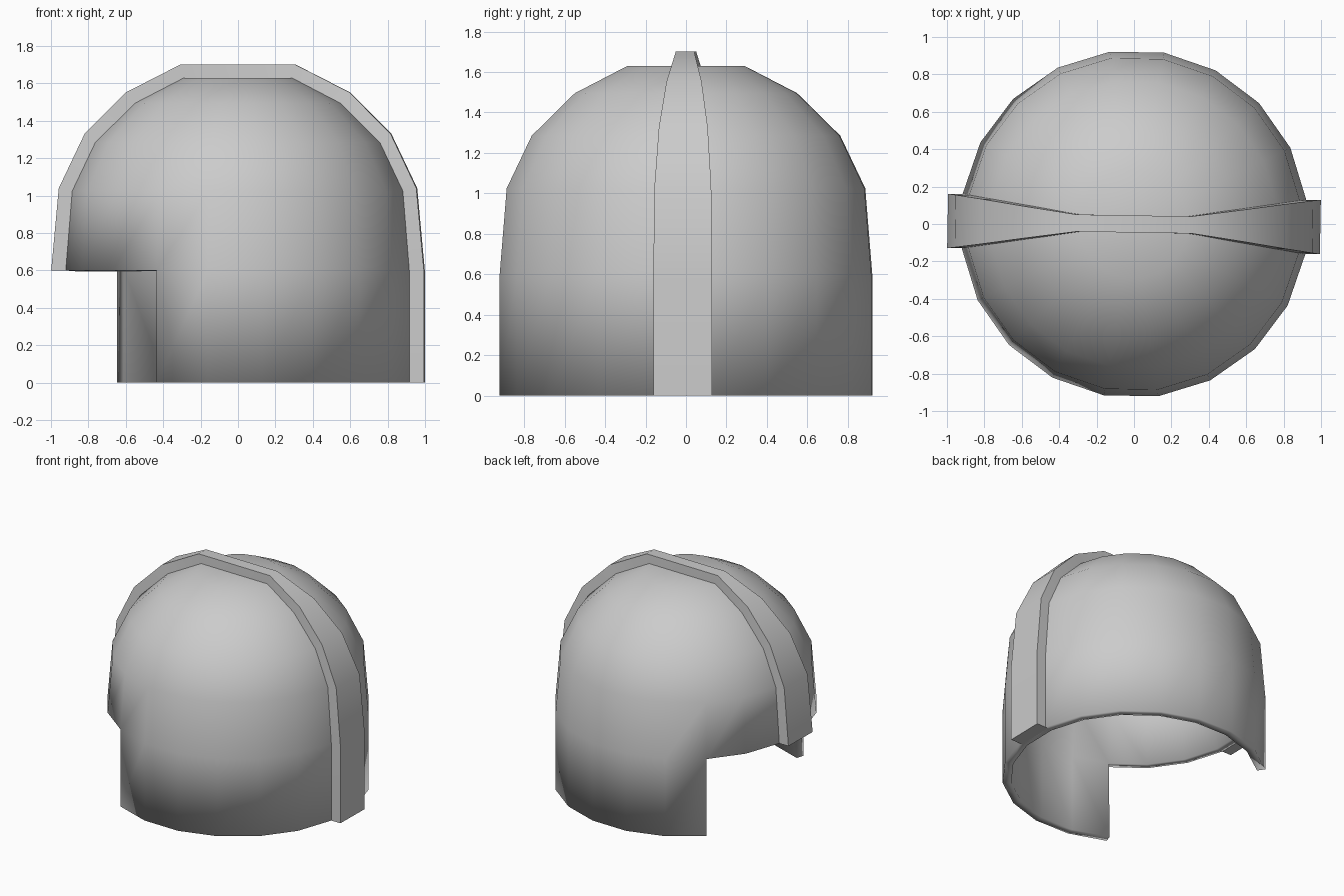
import bpy
import bmesh
from math import radians, sin, cos

cube = bpy.data.objects.get("Cube")
if cube:
    bpy.data.objects.remove(cube, do_unlink=True)

grey = bpy.data.materials.new("plain_grey")
grey.use_nodes = True
colour = (0.6, 0.6, 0.6, 1)
grey.diffuse_color = colour
grey.node_tree.nodes["Principled BSDF"].inputs["Base Color"].default_value = colour

SIDES = 20
# Dome profile as (radius, height), from the rim to the flat crown
PROFILE = [(0.93, 0), (0.93, 0.6), (0.895, 1.025), (0.77, 1.285), (0.555, 1.495), (0.292, 1.63)]
# How far the crest stands out from the dome at each profile row (outward, up)
CREST = [(0.078, 0), (0.078, 0), (0.072, 0.015), (0.058, 0.045), (0.05, 0.057), (0.021, 0.07)]


def dome_point(row, column):
    radius, height = PROFILE[row]
    angle = radians(8 + column * 360 / SIDES)
    return radius * cos(angle), radius * sin(angle), height


def finish(bm, name):
    mesh = bpy.data.meshes.new(name)
    bm.to_mesh(mesh)
    bm.free()
    mesh.materials.append(grey)
    obj = bpy.data.objects.new(name, mesh)
    bpy.context.collection.objects.link(obj)
    bpy.ops.object.select_all(action='DESELECT')
    obj.select_set(True)
    bpy.context.view_layer.objects.active = obj
    bpy.ops.object.shade_smooth_by_angle(angle=radians(35))
    return obj


# Domed shell with an opening in the lower wall on its right side
bm = bmesh.new()
rings = [[bm.verts.new(dome_point(r, c)) for c in range(SIDES)] for r in range(len(PROFILE))]
for r in range(len(rings) - 1):
    for c in range(SIDES):
        if r == 0 and 7 <= c <= 12:
            continue
        n = (c + 1) % SIDES
        bm.faces.new((rings[r][c], rings[r][n], rings[r + 1][n], rings[r + 1][c]))
bm.faces.new(rings[-1])
bmesh.ops.delete(bm, geom=[v for v in bm.verts if not v.link_faces], context='VERTS')
shell = finish(bm, "dome_shell")
wall = shell.modifiers.new("wall_thickness", 'SOLIDIFY')
wall.thickness = 0.06
wall.offset = -1
wall.use_even_offset = True

# Raised crest running over the crown from side to side, narrowing at the top
bm = bmesh.new()


def crest_section(row, side):
    out, up = CREST[row]
    back, front = (0, -1) if side > 0 else (9, 10)
    section = []
    for column, amount in ((back, 1), (front, 1), (front, -0.3), (back, -0.3)):
        x, y, z = dome_point(row, column)
        section.append(bm.verts.new((x + side * out * amount, y, z + up * amount)))
    return section


last = len(PROFILE)
sections = [crest_section(r, 1) for r in range(last)]
sections += [crest_section(r, -1) for r in reversed(range(1, last))]
for a, b in zip(sections, sections[1:]):
    for i in range(4):
        j = (i + 1) % 4
        bm.faces.new((a[i], a[j], b[j], b[i]))
bm.faces.new(sections[0])
bm.faces.new(sections[-1])
bmesh.ops.recalc_face_normals(bm, faces=bm.faces)
finish(bm, "crest_band")
